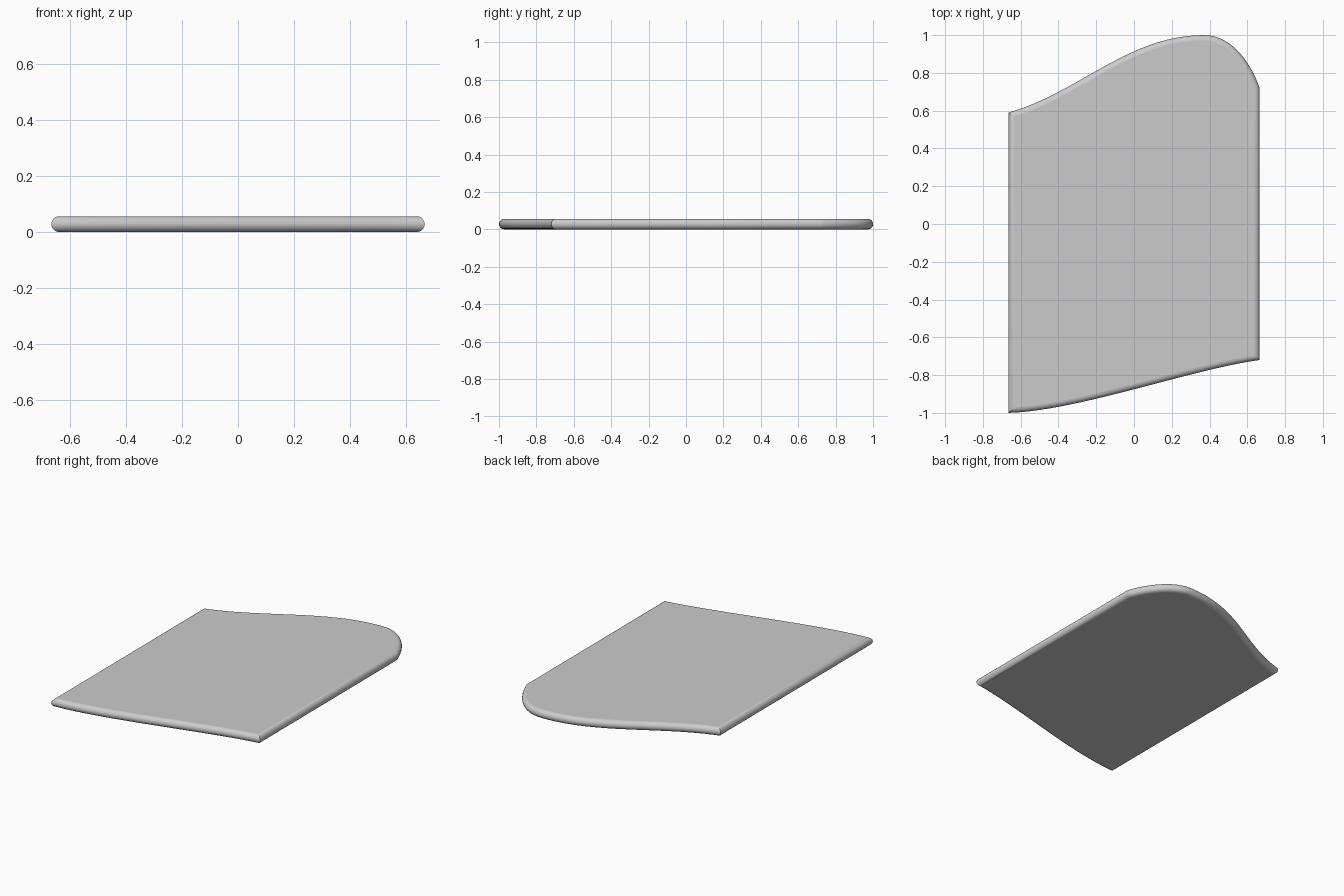
import bpy, bmesh, math
from mathutils import Vector
from mathutils.geometry import interpolate_bezier

if "Cube" in bpy.data.objects:
    bpy.data.objects.remove(bpy.data.objects["Cube"])

R = 0.028      # half thickness, also the edge radius
STEPS = 10     # segments round the bullnose edge


def arc(a, b, c, d, n):
    pts = interpolate_bezier(*[Vector((x, y, 0)) for x, y in (a, b, c, d)], n)
    return [p.to_2d() for p in pts]


# Outline, counter-clockwise: lower edge, rounded corner, upper edge
lower = arc((-0.665, -1.0), (-0.3, -0.99), (0.3, -0.77), (0.665, -0.72), 24)
corner = arc((0.665, 0.72), (0.62, 0.85), (0.52, 1.0), (0.37, 1.0), 20)
upper = arc((0.37, 1.0), (-0.03, 1.0), (-0.3, 0.69), (-0.665, 0.59), 24)
outline = lower + corner + upper[1:]


def inset_direction(i):
    """Mitred inward direction at an outline point."""
    p = outline[i]
    a = (p - outline[i - 1]).normalized()
    b = (outline[(i + 1) % len(outline)] - p).normalized()
    na, nb = Vector((-a.y, a.x)), Vector((-b.y, b.x))
    return (na + nb) / (1 + na.dot(nb))


inward = [inset_direction(i) for i in range(len(outline))]

# Rings sweep a half circle round the rim, then flat caps close the slab
bm = bmesh.new()
rings = []
for k in range(STEPS + 1):
    t = -math.pi / 2 + math.pi * k / STEPS
    inset, z = R * (1 - math.cos(t)), R * (1 + math.sin(t))
    rings.append([bm.verts.new((*(p + d * inset), z)) for p, d in zip(outline, inward)])
n = len(outline)
for lo, hi in zip(rings, rings[1:]):
    for i in range(n):
        j = (i + 1) % n
        bm.faces.new((lo[i], lo[j], hi[j], hi[i]))
bm.faces.new(rings[-1])
bm.faces.new(rings[0][::-1])
bmesh.ops.recalc_face_normals(bm, faces=bm.faces)

mesh = bpy.data.meshes.new("curved_slab")
bm.to_mesh(mesh)
bm.free()
slab = bpy.data.objects.new("curved_slab", mesh)
bpy.context.collection.objects.link(slab)
bpy.context.view_layer.objects.active = slab
slab.select_set(True)
bpy.ops.object.shade_smooth_by_angle(angle=math.radians(30))
# Keep the two broad faces perfectly flat
for f in mesh.polygons:
    if len(f.vertices) > 4:
        f.use_smooth = False
